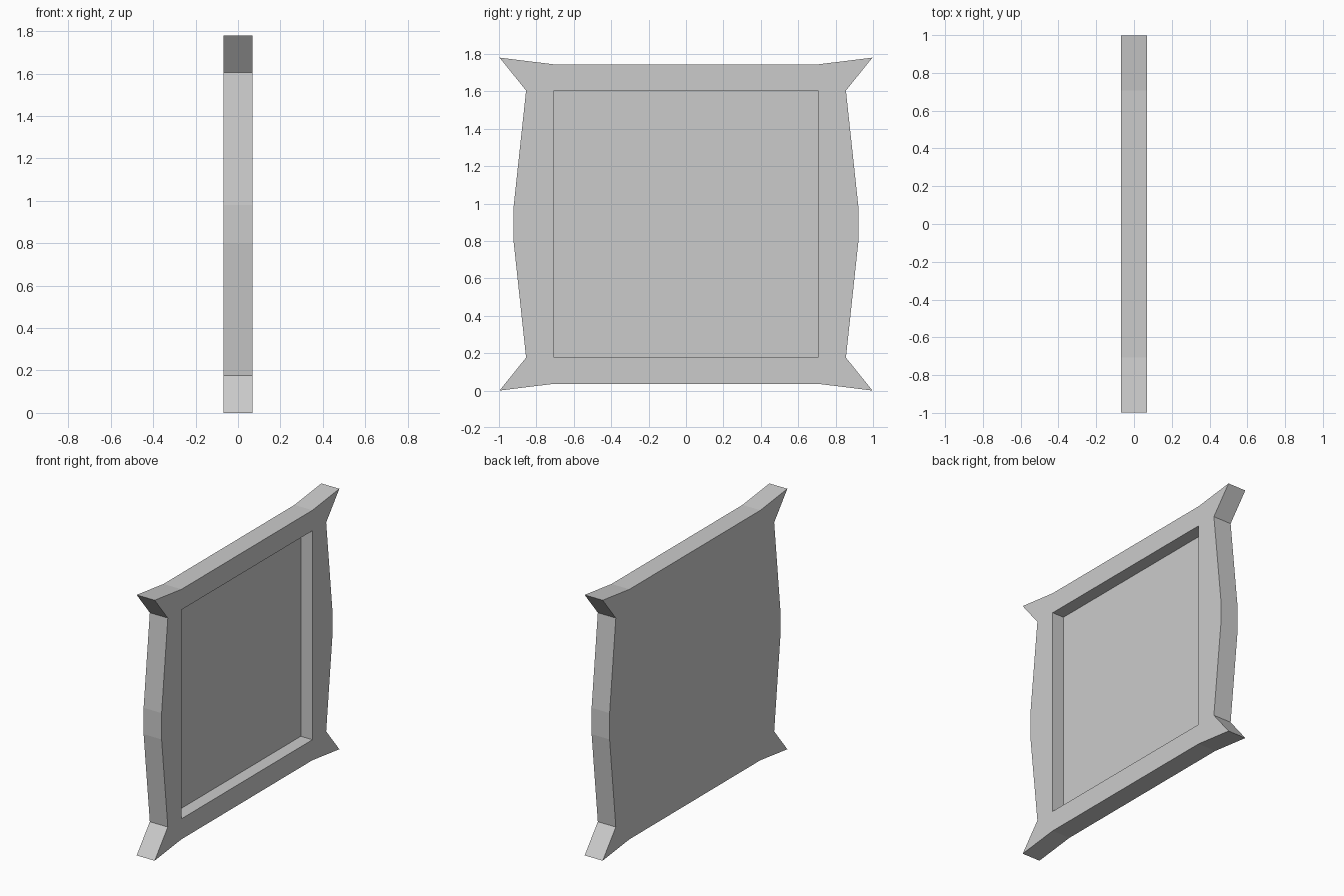
import bpy, bmesh

if "Cube" in bpy.data.objects:
    bpy.data.objects.remove(bpy.data.objects["Cube"])

HALF_T = 0.068      # half thickness along x
MID_Z = 0.89        # mid height
FLOOR_X = -0.02     # depth of the recessed panel


def prism(name, points, x0, x1):
    """Extrude a (y, z) outline from x0 to x1."""
    bm = bmesh.new()
    face = bm.faces.new([bm.verts.new((x0, y, z)) for y, z in points])
    ext = bmesh.ops.extrude_face_region(bm, geom=[face])
    verts = [g for g in ext["geom"] if isinstance(g, bmesh.types.BMVert)]
    bmesh.ops.translate(bm, verts=verts, vec=(x1 - x0, 0, 0))
    bmesh.ops.recalc_face_normals(bm, faces=bm.faces)
    mesh = bpy.data.meshes.new(name)
    bm.to_mesh(mesh)
    bm.free()
    obj = bpy.data.objects.new(name, mesh)
    bpy.context.collection.objects.link(obj)
    return obj


# Outline quarter (y, height from middle), mirrored to all four corners
quarter = [(0.922, 0.09), (0.855, 0.714), (0.997, 0.89), (0.707, 0.854)]
half = quarter + [(-y, h) for y, h in reversed(quarter)]
outline = [(y, MID_Z + h) for y, h in half]
outline += [(y, MID_Z - h) for y, h in reversed(half)]
frame = prism("picture_frame", outline, -HALF_T, HALF_T)

# Square recess on the +x side
square = [(-0.707, MID_Z - 0.714), (0.707, MID_Z - 0.714),
          (0.707, MID_Z + 0.714), (-0.707, MID_Z + 0.714)]
cutter = prism("recess_cutter", square, FLOOR_X, HALF_T + 0.1)

cut = frame.modifiers.new("recess", 'BOOLEAN')
cut.operation = 'DIFFERENCE'
cut.solver = 'EXACT'
cut.object = cutter
cutter.hide_render = True
cutter.display_type = 'WIRE'

# Bake the cut, then discard the cutter
bpy.context.view_layer.objects.active = frame
frame.select_set(True)
bpy.ops.object.modifier_apply(modifier=cut.name)
bpy.data.objects.remove(cutter)
